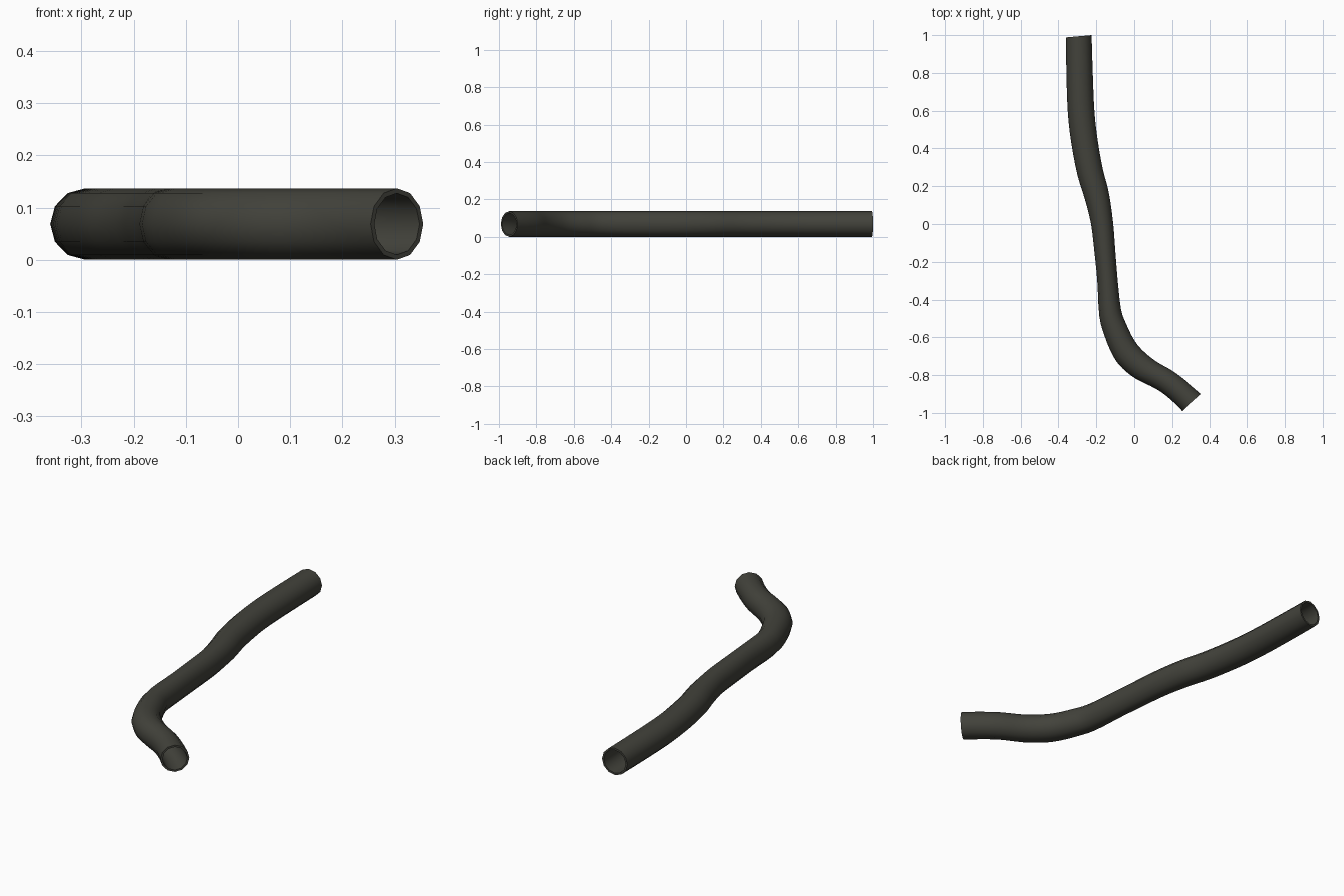
import bpy, bmesh, math
from mathutils import Vector

if "Cube" in bpy.data.objects:
    bpy.data.objects.remove(bpy.data.objects["Cube"])

SIDES = 12
RADIUS = 0.0685
WALL = 0.0095
STEPS = 3

# Left / right edge stations of the bent pipe, seen from above
stations = [
    (-.360, .988, -.225, 1.00), (-.358, .80, -.219, .805), (-.351, .60, -.211, .610),
    (-.334, .44, -.196, .465), (-.300, .26, -.168, .300), (-.260, .13, -.135, .170),
    (-.228, .00, -.112, .012), (-.210, -.15, -.100, -.14), (-.195, -.30, -.088, -.29),
    (-.184, -.49, -.070, -.45), (-.154, -.60, -.042, -.53), (-.111, -.70, .000, -.615),
    (-.063, -.763, .048, -.673), (.010, -.820, .116, -.728), (.116, -.873, .200, -.776),
    (.190, -.927, .275, -.832), (.254, -.990, .355, -.900)]
pts = [Vector(s) for s in stations]


def spline(p, i, t):
    """Catmull-Rom point between station i and i + 1."""
    a, b, c = p[max(i - 1, 0)], p[i], p[i + 1]
    d = p[min(i + 2, len(p) - 1)]
    return 0.5 * (2 * b + (c - a) * t + (2 * a - 5 * b + 4 * c - d) * t ** 2
                  + (3 * b - a - 3 * c + d) * t ** 3)


path = [spline(pts, i, k / STEPS) for i in range(len(pts) - 1) for k in range(STEPS)]
path.append(pts[-1])

bm = bmesh.new()


def ring(s, inset):
    left, right = Vector((s[0], s[1], 0)), Vector((s[2], s[3], 0))
    mid, half = (left + right) / 2, (right - left) / 2
    half *= (half.length - inset) / half.length
    mid.z = RADIUS
    out = []
    for k in range(SIDES):
        a = math.tau * k / SIDES
        out.append(bm.verts.new(mid + half * math.cos(a)
                                + Vector((0, 0, (RADIUS - inset) * math.sin(a)))))
    return out


def bridge(a, b):
    for k in range(SIDES):
        j = (k + 1) % SIDES
        bm.faces.new((a[k], a[j], b[j], b[k]))


# Outer skin, inner bore and the two end rims
outer = [ring(s, 0) for s in path]
inner = [ring(s, WALL) for s in path]
for skin in (outer, inner):
    for a, b in zip(skin, skin[1:]):
        bridge(a, b)
bridge(outer[0], inner[0])
bridge(outer[-1], inner[-1])
bmesh.ops.recalc_face_normals(bm, faces=bm.faces)

mesh = bpy.data.meshes.new("bent_pipe")
bm.to_mesh(mesh)
bm.free()
mat = bpy.data.materials.new("dark olive grey")
mat.diffuse_color = (0.055, 0.055, 0.044, 1)
mat.use_nodes = True
mat.node_tree.nodes["Principled BSDF"].inputs["Base Color"].default_value = mat.diffuse_color
mesh.materials.append(mat)
pipe = bpy.data.objects.new("bent_pipe", mesh)
bpy.context.collection.objects.link(pipe)
bpy.context.view_layer.objects.active = pipe
pipe.select_set(True)
bpy.ops.object.shade_smooth_by_angle(angle=math.radians(40))
